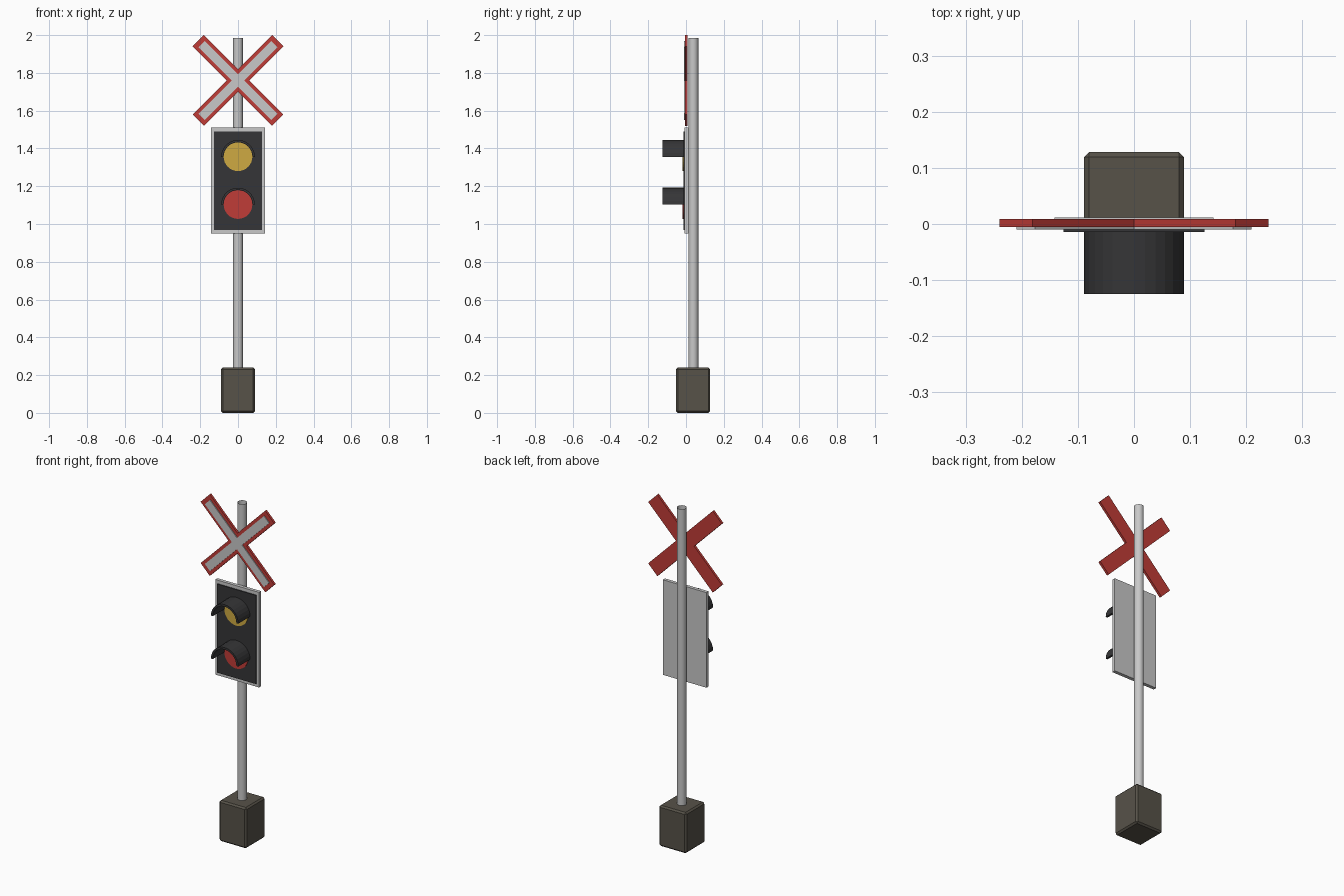
import bpy, bmesh, math
from mathutils import Matrix

if "Cube" in bpy.data.objects:
    bpy.data.objects.remove(bpy.data.objects["Cube"])


def mat(name, r, g, b):
    m = bpy.data.materials.new(name)
    m.diffuse_color = (r, g, b, 1)
    m.use_nodes = True
    m.node_tree.nodes["Principled BSDF"].inputs["Base Color"].default_value = m.diffuse_color
    return m


GREY = mat("light_grey", 0.58, 0.58, 0.58)
RED = mat("red", 0.53, 0.045, 0.038)
YELLOW = mat("yellow", 0.62, 0.40, 0.055)
BLACK = mat("charcoal", 0.036, 0.036, 0.038)
STONE = mat("dark_stone", 0.095, 0.085, 0.066)


def finish(name, bm, material):
    bmesh.ops.recalc_face_normals(bm, faces=bm.faces)
    me = bpy.data.meshes.new(name)
    bm.to_mesh(me)
    bm.free()
    me.materials.append(material)
    ob = bpy.data.objects.new(name, me)
    bpy.context.collection.objects.link(ob)
    return ob


def extrude(name, points, y0, y1, material):
    """Extrude an x-z outline from y0 to y1."""
    bm = bmesh.new()
    face = bm.faces.new([bm.verts.new((x, y0, z)) for x, z in points])
    new = bmesh.ops.extrude_face_region(bm, geom=[face])["geom"]
    verts = [v for v in new if isinstance(v, bmesh.types.BMVert)]
    bmesh.ops.translate(bm, verts=verts, vec=(0, y1 - y0, 0))
    return finish(name, bm, material)


def rect(w, z0, z1):
    return [(-w, z0), (w, z0), (w, z1), (-w, z1)]


def arc(r, z, a0, a1, n):
    return [(r * math.cos(a0 + (a1 - a0) * i / n),
             z + r * math.sin(a0 + (a1 - a0) * i / n)) for i in range(n + 1)]


def cross(half_len, half_wid, z):
    """Outline of a diagonal cross."""
    pts = []
    for k in range(4):
        a = math.pi / 4 + k * math.pi / 2
        c, s = math.cos(a), math.sin(a)
        for u, v in ((half_len, -half_wid), (half_len, half_wid), (half_wid, half_wid)):
            pts.append((u * c - v * s, z + u * s + v * c))
    return pts


# Bevelled foundation block
bm = bmesh.new()
bmesh.ops.create_cube(bm, size=1, matrix=Matrix.Translation((0, 0.038, 0.12))
                      @ Matrix.Diagonal((0.178, 0.18, 0.24, 1)))
bmesh.ops.bevel(bm, geom=bm.edges[:], offset=0.009, segments=1, affect='EDGES')
finish("foundation", bm, STONE)

# Open tube pole
bm = bmesh.new()
bmesh.ops.create_cone(bm, cap_ends=False, segments=24, radius1=0.026, radius2=0.026,
                      depth=1.765, matrix=Matrix.Translation((0, 0.039, 1.1025)))
for f in bm.faces:
    f.smooth = True
finish("pole", bm, GREY)

# Crossing sign: red backing and pale inset face
extrude("cross_backing", cross(0.2975, 0.042, 1.76), 0.009, -0.005, RED)
extrude("cross_face", cross(0.2725, 0.0235, 1.76), -0.004, -0.010, GREY)

# Signal board
extrude("board_frame", rect(0.142, 0.95, 1.51), 0.012, -0.008, GREY)
extrude("board_panel", rect(0.126, 0.968, 1.49), -0.007, -0.014, BLACK)

# Lamps with half-round hoods
for label, z, colour in (("upper", 1.356, YELLOW), ("lower", 1.103, RED)):
    extrude(label + "_lamp", arc(0.076, z, 0, math.tau, 32)[:-1], -0.013, -0.018, colour)
    outline = arc(0.089, z, 0, math.pi, 14) + arc(0.077, z, math.pi, 0, 14)
    extrude(label + "_hood", outline, -0.013, -0.125, BLACK)
